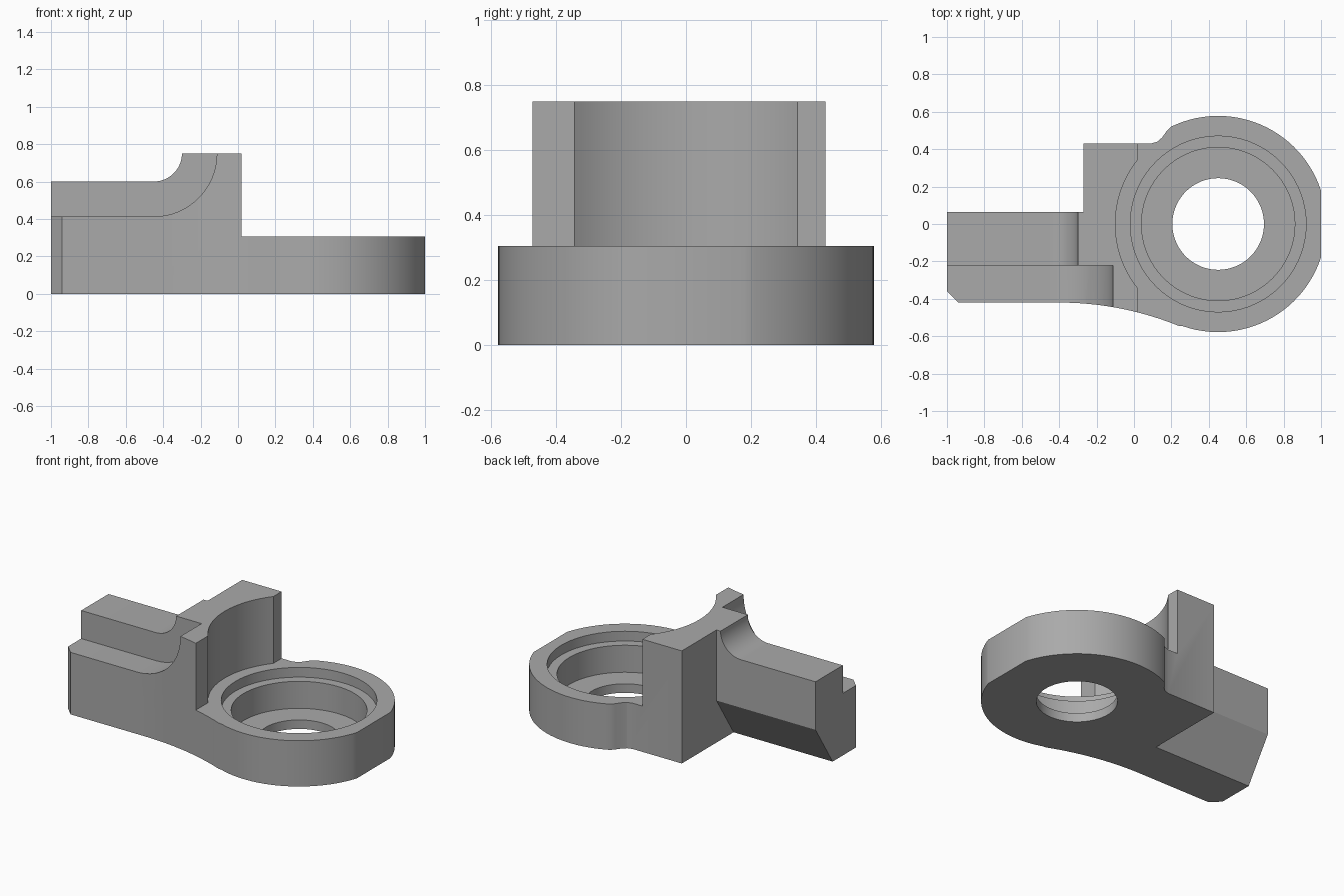
import bpy, bmesh
from math import cos, sin, radians, sqrt, acos, degrees

cube = bpy.data.objects.get("Cube")
if cube:
    bpy.data.objects.remove(cube)

CX = 0.45            # ring axis
R = 0.578            # ring outer radius
FLANGE = 0.305       # ring height
TOP = 0.75           # upright height


def arc(cx, cy, r, a0, a1, n):
    """Points along an arc, angles in degrees."""
    angles = [radians(a0 + (a1 - a0) * i / n) for i in range(n + 1)]
    return [(cx + r * cos(a), cy + r * sin(a)) for a in angles]


def prism(name, points, low, high, place):
    """Extrude a closed profile; place maps (u, v, depth) to x, y, z."""
    bm = bmesh.new()
    a = [bm.verts.new(place(u, v, low)) for u, v in points]
    b = [bm.verts.new(place(u, v, high)) for u, v in points]
    bm.faces.new(a)
    bm.faces.new(b)
    for i in range(len(a)):
        j = (i + 1) % len(a)
        bm.faces.new((a[i], a[j], b[j], b[i]))
    bmesh.ops.recalc_face_normals(bm, faces=bm.faces[:])
    mesh = bpy.data.meshes.new(name)
    bm.to_mesh(mesh)
    bm.free()
    obj = bpy.data.objects.new(name, mesh)
    bpy.context.collection.objects.link(obj)
    return obj


def along_z(u, v, d):
    return (u, v, d)


def along_y(u, v, d):
    return (u, d, v)


def along_x(u, v, d):
    return (d, u, v)


# Plan outline: arm, front sweep, ring with flat end, rear notch, block
flat = degrees(acos((1 - CX) / R))
sweep = 1.7
outline = [(-1, 0.065), (-1, -0.36), (-0.94, -0.42)]
outline += arc(-0.40, -0.42 - sweep, sweep, 90, 68, 14)
outline += arc(CX, 0, R, -109, -flat, 26)
outline += arc(CX, 0, R, flat, 116, 28)
outline += [(0.175, 0.497), (0.15, 0.462), (0.125, 0.44), (0.09, 0.43),
            (-0.27, 0.43), (-0.27, 0.065)]
body = prism("bearing_bracket", outline, 0, TOP, along_z)

# Space above the ring, with a round relief in the upright
relief_r = 0.55
edge = degrees(acos((0.02 - CX) / relief_r))
relief = arc(CX, 0, relief_r, edge, 360 - edge, 24)
relief += [(0.02, -0.9), (1.5, -0.9), (1.5, 0.9), (0.02, 0.9)]
cutters = [prism("relief_cutter", relief, FLANGE, 1, along_z)]

# Stepped bore
for radius, floor in ((0.47, 0.24), (0.41, 0.06), (0.245, -0.5)):
    circle = arc(CX, 0, radius, 0, 360, 72)[:-1]
    cutters.append(prism("bore_cutter", circle, floor, 1, along_z))


# Arm steps, each sweeping up into the upright on a shared centre
def step(radius, y0, y1):
    profile = [(-1.5, TOP - radius)] + arc(-0.45, TOP, radius, -90, 0, 16)
    profile += [(-0.45 + radius, 1), (-1.5, 1)]
    return prism("step_cutter", profile, y0, y1, along_y)


cutters.append(step(0.15, -0.9, 0.2))
cutters.append(step(0.337, -0.9, -0.222))

# Sloped underside at the back of the arm
slope = [(-0.115, 0), (0.065, 0.28), (0.2, 0.49), (0.2, -0.2), (-0.2436, -0.2)]
cutters.append(prism("slope_cutter", slope, -1.5, -0.27, along_x))

bpy.context.view_layer.objects.active = body
for cutter in cutters:
    cutter.hide_render = True
    mod = body.modifiers.new("cut", "BOOLEAN")
    mod.operation = "DIFFERENCE"
    mod.solver = "EXACT"
    mod.object = cutter
    bpy.ops.object.modifier_apply(modifier=mod.name)
    bpy.data.objects.remove(cutter)

# Single grey finish
grey = bpy.data.materials.new("grey_metal")
grey.use_nodes = True
color = (0.4, 0.4, 0.4, 1)
grey.diffuse_color = color
grey.node_tree.nodes["Principled BSDF"].inputs["Base Color"].default_value = color
body.data.materials.clear()
body.data.materials.append(grey)
for poly in body.data.polygons:
    poly.material_index = 0

bpy.ops.object.select_all(action="DESELECT")
body.select_set(True)
bpy.ops.object.shade_smooth_by_angle(angle=radians(25))
